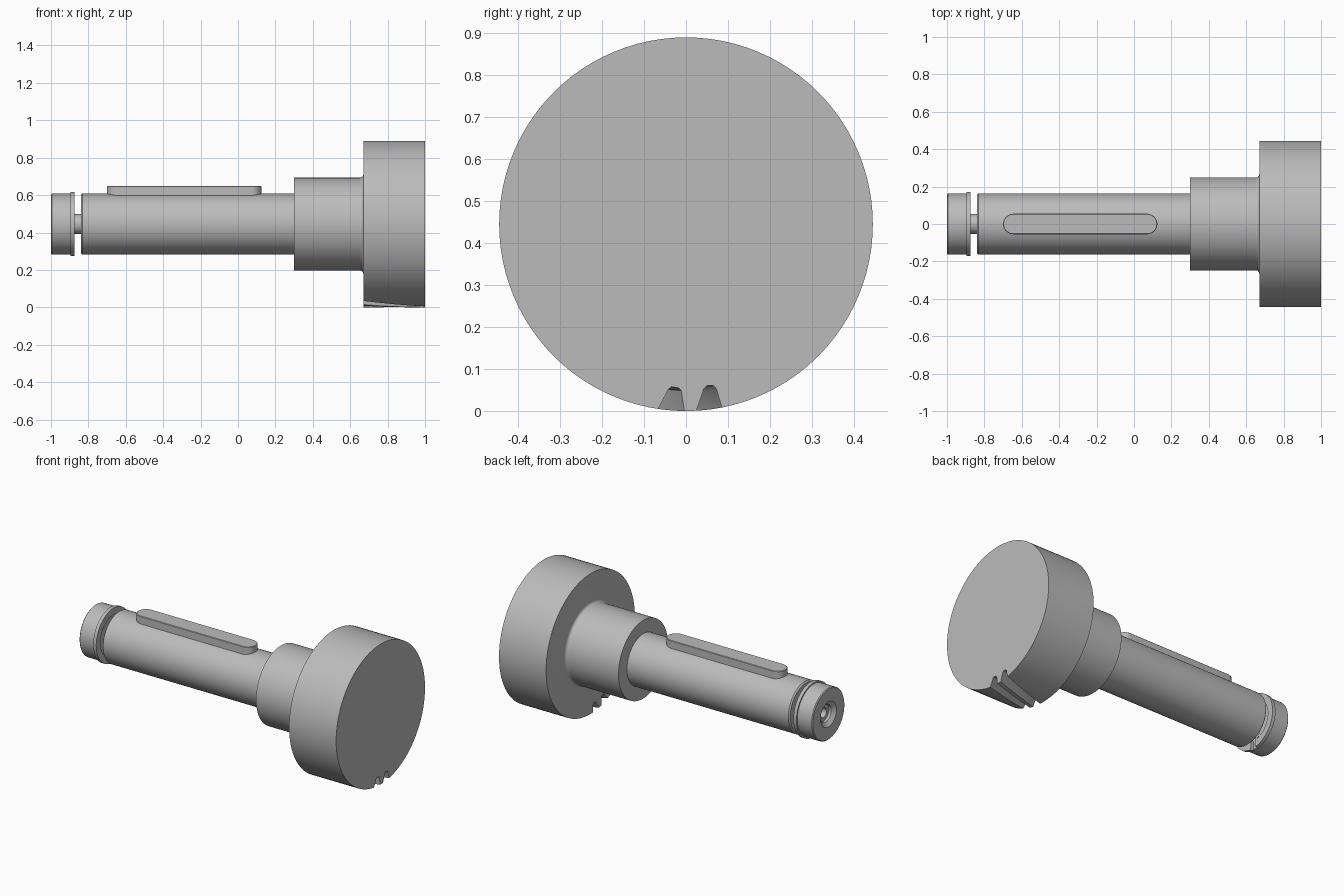
import bpy, bmesh
from math import sin, cos, pi, radians
from mathutils import Matrix, Vector

if "Cube" in bpy.data.objects:
    bpy.data.objects.remove(bpy.data.objects["Cube"])

AXIS = 0.445  # height of the shaft axis

steel = bpy.data.materials.new("plain grey steel")
steel.use_nodes = True
GREY = (0.5, 0.5, 0.5, 1)
steel.diffuse_color = GREY
steel.node_tree.nodes["Principled BSDF"].inputs["Base Color"].default_value = GREY


def finish(bm, name):
    bmesh.ops.remove_doubles(bm, verts=bm.verts, dist=1e-5)
    bmesh.ops.recalc_face_normals(bm, faces=bm.faces)
    mesh = bpy.data.meshes.new(name)
    bm.to_mesh(mesh)
    bm.free()
    mesh.materials.append(steel)
    obj = bpy.data.objects.new(name, mesh)
    bpy.context.collection.objects.link(obj)
    return obj


def smooth(obj):
    bpy.ops.object.select_all(action='DESELECT')
    obj.select_set(True)
    bpy.context.view_layer.objects.active = obj
    bpy.ops.object.shade_smooth_by_angle(angle=radians(30))


def lathe(name, profile, steps=96):
    """Revolve (x, radius) points about the shaft axis."""
    bm = bmesh.new()
    verts = [bm.verts.new((x, 0, AXIS + r)) for x, r in profile]
    edges = [bm.edges.new(pair) for pair in zip(verts, verts[1:])]
    bmesh.ops.spin(bm, geom=verts + edges, cent=(0, 0, AXIS), axis=(1, 0, 0),
                   angle=2 * pi, steps=steps, use_merge=True)
    return finish(bm, name)


def loft(name, sections):
    """Skin matching closed loops and cap both ends."""
    bm = bmesh.new()
    loops = [[bm.verts.new(p) for p in s] for s in sections]
    n = len(loops[0])
    for a, b in zip(loops, loops[1:]):
        for i in range(n):
            j = (i + 1) % n
            bm.faces.new((a[i], a[j], b[j], b[i]))
    bm.faces.new(loops[0])
    bm.faces.new(loops[-1])
    return finish(bm, name)


def cut(obj, cutter):
    cutter.hide_render = True
    mod = obj.modifiers.new("cut", 'BOOLEAN')
    mod.operation = 'DIFFERENCE'
    mod.solver = 'EXACT'
    mod.object = cutter
    bpy.ops.object.select_all(action='DESELECT')
    obj.select_set(True)
    bpy.context.view_layer.objects.active = obj
    bpy.ops.object.modifier_apply(modifier=mod.name)
    bpy.data.objects.remove(cutter)


# Stepped shaft with centre-drilled end, thin neck and chamfered shoulder
shaft = lathe("stepped_shaft", [
    (-0.9, 0), (-0.91, 0.03), (-0.965, 0.03), (-0.965, 0.052), (-0.98, 0.055),
    (-1, 0.08), (-1, 0.158), (-0.995, 0.163), (-0.895, 0.163), (-0.895, 0.053),
    (-0.84, 0.053), (-0.84, 0.155), (-0.832, 0.163), (0.3, 0.163), (0.3, 0.248), (0.68, 0.248),
    (0.68, 0)])
smooth(shaft)

# Gear blank with a fillet where it meets the collar
fillet = [(0.67 - 0.018 * (1 - sin(t)), 0.248 + 0.018 * (1 - cos(t)))
          for t in (i * pi / 12 for i in range(7))]
gear = lathe("gear_blank", [(0.652, 0), *fillet, (0.67, 0.445), (1, 0.445), (1, 0)])

# Two helical tooth gaps under the blank
gaps = [
    [(-0.075, -0.01), (-0.067, 0.004), (-0.042, 0.052), (-0.034, 0.058),
     (-0.018, 0.055), (-0.011, 0.049), (-0.004, 0.001), (-0.003, -0.01)],
    [(0.02, -0.01), (0.025, 0.002), (0.042, 0.052), (0.051, 0.061),
     (0.065, 0.061), (0.073, 0.052), (0.086, 0.008), (0.09, -0.01)]]
for outline in gaps:
    sections = []
    for i in range(13):
        x = 1.01 - 0.35 * i / 12
        turn = Matrix.Rotation((x - 1) * 0.75, 3, 'X')
        sections.append([turn @ Vector((x, y, z - AXIS)) + Vector((0, 0, AXIS))
                         for y, z in outline])
    cut(gear, loft("gap_cutter", sections))
smooth(gear)


# Round-ended key on top of the shaft
def key_loop(inset, z):
    r, left, right = 0.055, -0.645, 0.07
    pts = []
    for centre, start in ((right, -pi / 2), (left, pi / 2)):
        for i in range(17):
            a = start + pi * i / 16
            pts.append((centre + (r - inset) * cos(a), (r - inset) * sin(a), z))
    return pts


key = loft("shaft_key", [key_loop(0, 0.56), key_loop(0, 0.645), key_loop(0.003, 0.648)])
smooth(key)


# Retaining clip, open at the bottom, with a pair of drilled lugs
def clip_section(a):
    return [(x, r * sin(a), AXIS + r * cos(a))
            for x, r in ((-0.895, 0.13), (-0.895, 0.172), (-0.874, 0.172), (-0.874, 0.13))]


SPAN = pi - 0.13
clip = loft("retaining_clip", [clip_section(SPAN * (i / 40 - 1)) for i in range(81)])
smooth(clip)
for side, name in ((1, "left_clip_lug"), (-1, "right_clip_lug")):
    bm = bmesh.new()
    ring = [(-0.895, 0.009), (-0.895, 0.027), (-0.874, 0.027), (-0.874, 0.009)]
    verts = [bm.verts.new((x, side * 0.045, AXIS - 0.125 + r)) for x, r in ring]
    edges = [bm.edges.new((verts[i], verts[(i + 1) % 4])) for i in range(4)]
    bmesh.ops.spin(bm, geom=verts + edges, cent=(0, side * 0.045, AXIS - 0.125),
                   axis=(1, 0, 0), angle=2 * pi, steps=24, use_merge=True)
    smooth(finish(bm, name))
